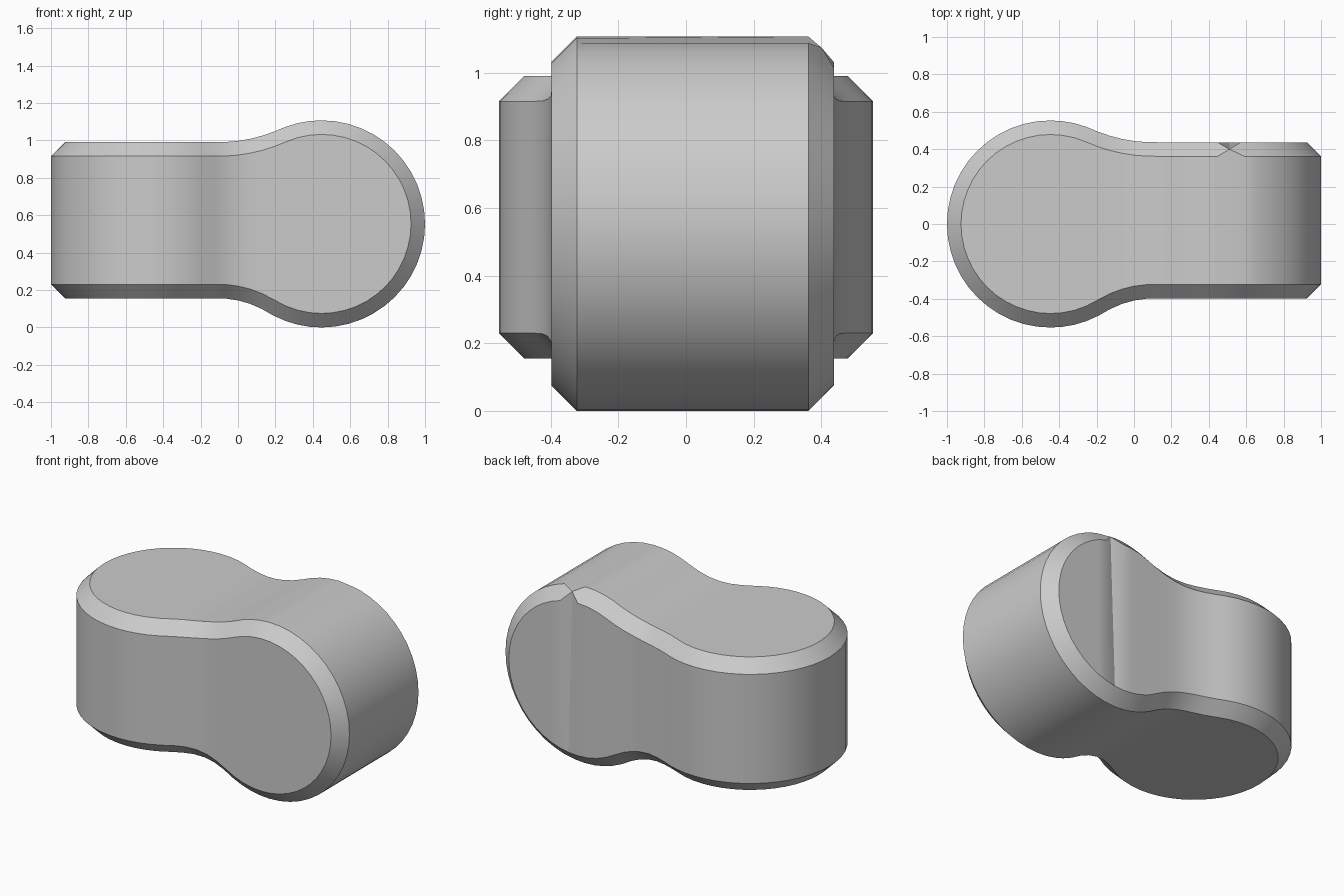
import bpy
import bmesh
from math import sqrt, sin, cos, radians
from mathutils import Vector

if "Cube" in bpy.data.objects:
    bpy.data.objects.remove(bpy.data.objects["Cube"])

RADIUS = 0.5535          # both rounded lobes
CENTRE = 1 - RADIUS      # lobe axes sit at x = -CENTRE and x = +CENTRE
CHAMFER = 0.075
REACH = 0.55             # lobe axis to the end of the neck fillet
NECK = {1: 0.437, -1: 0.398}   # flat half-width on the plus and minus sides


def half_width(u, neck, inset):
    """Half-width of a round lobe filleted into a straight neck."""
    fillet = (REACH**2 + neck**2 - RADIUS**2) / (2 * (RADIUS - neck))
    r = RADIUS - inset
    if u < r * REACH / (RADIUS + fillet):
        return sqrt(max(0, r * r - u * u))
    if u < REACH:
        return neck + fillet - sqrt((fillet + inset)**2 - (u - REACH)**2)
    return neck - inset


# Matching x stations for the side-wall edge and the top-wall edge
inner = RADIUS - CHAMFER
STEPS = 12
MID = 14
stations = []
for i in range(STEPS + 1):
    c = cos(radians(90 * i / STEPS))
    stations.append((-CENTRE - RADIUS * c, -CENTRE - inner * c))
for i in range(1, MID):
    x = CENTRE * (2 * i / MID - 1)
    stations.append((x, x))
for i in range(STEPS + 1):
    s = sin(radians(90 * i / STEPS))
    stations.append((CENTRE + inner * s, CENTRE + RADIUS * s))


def point(x, sy, sz, inset_y, inset_z):
    y = sy * half_width(x + CENTRE, NECK[sy], inset_y)
    z = RADIUS + sz * half_width(CENTRE - x, NECK[sz], inset_z)
    return Vector((x, y, z))


side_edge, top_edge = {}, {}
for sy in (1, -1):
    for sz in (1, -1):
        side_edge[sy, sz] = [point(a, sy, sz, 0, CHAMFER) for a, b in stations]
        top_edge[sy, sz] = [point(b, sy, sz, CHAMFER, 0) for a, b in stations]

# Pinched notch in the upper back chamfer
notch = STEPS + MID + 1
for edge in (side_edge, top_edge):
    edge[1, 1][notch] = Vector((0.51, 0.40, 1.075))

bm = bmesh.new()


def strip(path_a, path_b):
    rows = [[bm.verts.new(p) for p in path] for path in (path_a, path_b)]
    for i in range(len(path_a) - 1):
        bm.faces.new((rows[0][i], rows[0][i + 1], rows[1][i + 1], rows[1][i]))


# Chamfers, then the walls ruled between them
for key in side_edge:
    strip(side_edge[key], top_edge[key])
for s in (1, -1):
    strip(side_edge[s, 1], side_edge[s, -1])
    strip(top_edge[1, s], top_edge[-1, s])

bmesh.ops.remove_doubles(bm, verts=bm.verts[:], dist=0.0005)
bmesh.ops.recalc_face_normals(bm, faces=bm.faces[:])

mesh = bpy.data.meshes.new("twisted_link")
bm.to_mesh(mesh)
bm.free()
link = bpy.data.objects.new("twisted_link", mesh)
bpy.context.collection.objects.link(link)

# Plain grey finish
grey = bpy.data.materials.new("light_grey")
grey.use_nodes = True
grey.diffuse_color = (0.6, 0.6, 0.6, 1)
grey.node_tree.nodes["Principled BSDF"].inputs["Base Color"].default_value = (0.6, 0.6, 0.6, 1)
mesh.materials.append(grey)

bpy.ops.object.select_all(action="DESELECT")
link.select_set(True)
bpy.context.view_layer.objects.active = link
bpy.ops.object.shade_smooth_by_angle(angle=radians(25))
